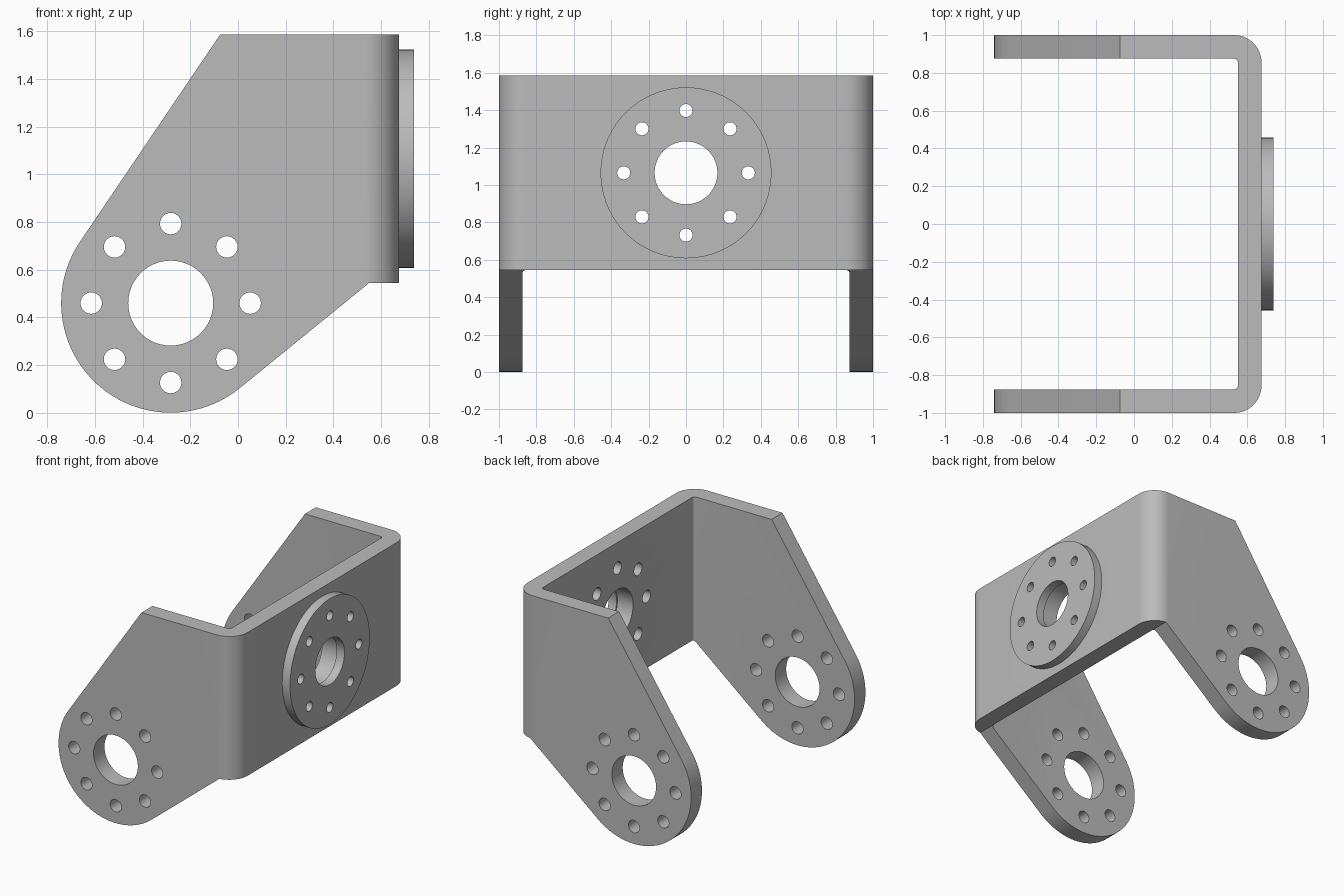
import bpy, bmesh
from math import sin, cos, pi, atan2, acos, hypot, radians

cube = bpy.data.objects.get("Cube")
if cube:
    bpy.data.objects.remove(cube, do_unlink=True)

metal = bpy.data.materials.new("grey_metal")
metal.use_nodes = True
GREY = (0.5, 0.5, 0.5, 1)
metal.diffuse_color = GREY
metal.node_tree.nodes["Principled BSDF"].inputs["Base Color"].default_value = GREY

PLACE = {"X": lambda a, b, t: (t, a, b),
         "Y": lambda a, b, t: (a, t, b),
         "Z": lambda a, b, t: (a, b, t)}


def arc(cx, cy, r, start, end, steps):
    return [(cx + r * cos(start + (end - start) * i / steps),
             cy + r * sin(start + (end - start) * i / steps))
            for i in range(steps + 1)]


def circle(cx, cy, r, steps=48):
    return arc(cx, cy, r, 0, 2 * pi, steps)[:-1]


def prism(name, outlines, axis, low, high):
    """Extrude closed 2D outlines along an axis."""
    bm = bmesh.new()
    for outline in outlines:
        ends = [[bm.verts.new(PLACE[axis](a, b, t)) for a, b in outline]
                for t in (low, high)]
        bm.faces.new(ends[0][::-1])
        bm.faces.new(ends[1])
        n = len(outline)
        for i in range(n):
            j = (i + 1) % n
            bm.faces.new((ends[0][i], ends[0][j], ends[1][j], ends[1][i]))
    bmesh.ops.recalc_face_normals(bm, faces=bm.faces)
    mesh = bpy.data.meshes.new(name)
    bm.to_mesh(mesh)
    bm.free()
    mesh.materials.append(metal)
    obj = bpy.data.objects.new(name, mesh)
    bpy.context.collection.objects.link(obj)
    return obj


def boolean(obj, tool, operation):
    """Apply a boolean and discard the tool."""
    mod = obj.modifiers.new("cut", "BOOLEAN")
    mod.operation, mod.solver, mod.object = operation, "EXACT", tool
    graph = bpy.context.evaluated_depsgraph_get()
    graph.update()
    result = bpy.data.meshes.new_from_object(obj.evaluated_get(graph))
    obj.modifiers.clear()
    obj.data = result
    bpy.data.objects.remove(tool, do_unlink=True)


def bolt_pattern(cx, cy, centre_r, bolt_r, ring_r=0.333):
    """Large centre hole with eight bolt holes around it."""
    return [circle(cx, cy, centre_r)] + [
        circle(cx + ring_r * cos(k * pi / 4), cy + ring_r * sin(k * pi / 4), bolt_r, 24)
        for k in range(8)]


# Bent sheet seen from above: a U with rounded corners
OUT_X, IN_X, OUT_Y, IN_Y = 0.675, 0.55, 1.0, 0.875
R_OUT, R_IN = 0.145, 0.02
outer = ([(-1, -OUT_Y)]
         + arc(OUT_X - R_OUT, -OUT_Y + R_OUT, R_OUT, -pi / 2, 0, 14)
         + arc(OUT_X - R_OUT, OUT_Y - R_OUT, R_OUT, 0, pi / 2, 14)
         + [(-1, OUT_Y)])
inner = ([(-1, IN_Y)]
         + arc(IN_X - R_IN, IN_Y - R_IN, R_IN, pi / 2, 0, 5)
         + arc(IN_X - R_IN, -IN_Y + R_IN, R_IN, 0, -pi / 2, 5)
         + [(-1, -IN_Y)])
bracket = prism("u_bracket", [outer + inner], "Z", -0.5, 2)

# Side outline: round lug joined by tangents to the upright plate
LUG_X, LUG_Z, LUG_R = -0.282, 0.46, 0.459
TOP, BOTTOM = 1.585, 0.545


def tangent_angle(x, z, side):
    dx, dz = x - LUG_X, z - LUG_Z
    return atan2(dz, dx) + side * acos(LUG_R / hypot(dx, dz))


a_top = tangent_angle(-0.075, TOP, 1)
a_low = tangent_angle(0.55, BOTTOM, -1) + 2 * pi
side = ([(0.9, TOP), (-0.075, TOP)]
        + arc(LUG_X, LUG_Z, LUG_R, a_top, a_low, 48)
        + [(0.55, BOTTOM), (0.9, BOTTOM)])
boolean(bracket, prism("side_cutter", [side], "Y", -1.5, 1.5), "INTERSECT")

# Holes through both arms and through the back plate
HUB_Z = 1.065
boolean(bracket, prism("arm_holes", bolt_pattern(LUG_X, LUG_Z, 0.178, 0.045),
                       "Y", -1.5, 1.5), "DIFFERENCE")
boolean(bracket, prism("plate_holes", bolt_pattern(0, HUB_Z, 0.178, 0.045),
                       "X", 0.4, 0.9), "DIFFERENCE")

# Round mounting flange on the plate, with slightly smaller holes
flange = prism("mounting_flange", [circle(0, HUB_Z, 0.457, 72)], "X", OUT_X, 0.738)
boolean(flange, prism("flange_holes", bolt_pattern(0, HUB_Z, 0.168, 0.035),
                      "X", 0.4, 0.9), "DIFFERENCE")

# Smooth curved walls, crisp edges
bpy.ops.object.select_all(action="DESELECT")
for obj in (bracket, flange):
    obj.select_set(True)
bpy.context.view_layer.objects.active = bracket
bpy.ops.object.shade_smooth_by_angle(angle=radians(30))
